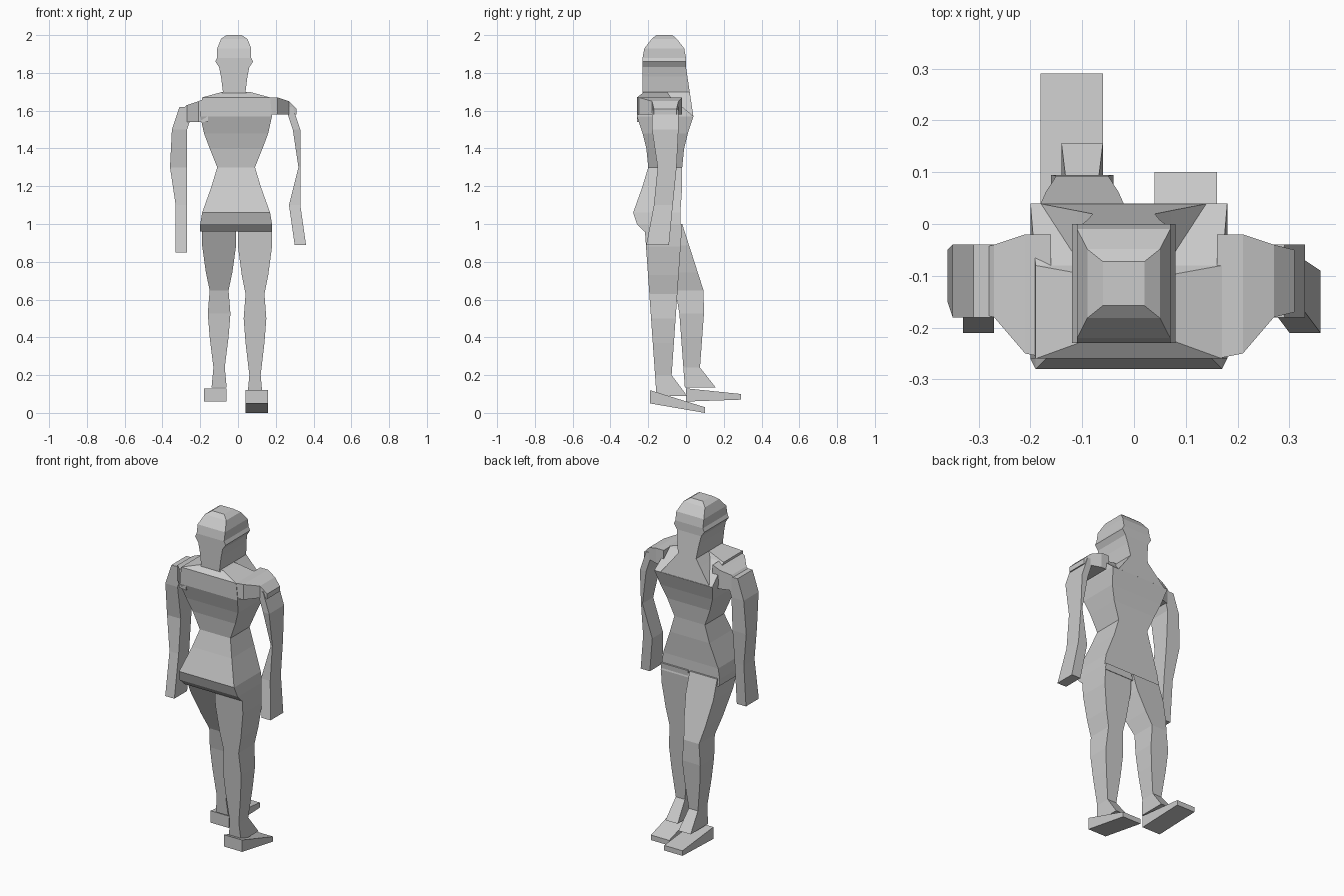
import bpy
import bmesh
from itertools import pairwise

# Remove only the default object
default_cube = bpy.data.objects.get("Cube")
if default_cube:
    bpy.data.objects.remove(default_cube, do_unlink=True)


def make_material(name, color):
    material = bpy.data.materials.new(name)
    material.use_nodes = True
    material.diffuse_color = color
    shader = material.node_tree.nodes["Principled BSDF"]
    shader.inputs["Base Color"].default_value = color
    return material


clay = make_material("plain_grey", (.6, .6, .6, 1))

# Each axis turns (position, first offset, second offset) into a point
PLACE = {
    "x": lambda position, a, b: (position, a, b),
    "y": lambda position, a, b: (a, position, b),
    "z": lambda position, a, b: (a, b, position),
}


def span(centre, half):
    return centre - half, centre + half


def box_loft(name, sections, axis="z"):
    """Join rectangular sections, each a position with two spans."""
    builder = bmesh.new()
    rings = []
    for position, (a_low, a_high), (b_low, b_high) in sections:
        corners = ((a_low, b_low), (a_high, b_low), (a_high, b_high), (a_low, b_high))
        rings.append([builder.verts.new(PLACE[axis](position, a, b)) for a, b in corners])
    for lower, upper in pairwise(rings):
        lower_edges = pairwise(lower + lower[:1])
        upper_edges = pairwise(upper + upper[:1])
        for (start, end), (top_start, top_end) in zip(lower_edges, upper_edges):
            builder.faces.new((start, end, top_end, top_start))
    builder.faces.new(rings[0])
    builder.faces.new(rings[-1])
    bmesh.ops.recalc_face_normals(builder, faces=builder.faces)
    mesh = bpy.data.meshes.new(name)
    builder.to_mesh(mesh)
    builder.free()
    mesh.materials.append(clay)
    body_part = bpy.data.objects.new(name, mesh)
    bpy.context.scene.collection.objects.link(body_part)


def build_head():
    # Skull rounds off at the crown; the throat widens forward into the chest
    outline = [(2, .04), (1.98, .07), (1.93, .09), (1.88, .09), (1.86, .1),
               (1.83, .08), (1.78, .07), (1.7, .06), (1.66, .09), (1.57, .16)]
    sections = []
    for height, half_width in outline:
        dome = 6 * max(0, height - 1.89) ** 2
        throat = .15 * max(0, 1.83 - height)
        sections.append((height, span(-.02, half_width), (dome - .23, throat - dome)))
    box_loft("head_and_neck", sections)


def build_torso():
    # Outline of height, half width, back and front
    outline = [(1.7, .07, -.22, -.1), (1.67, .18, -.26, -.08), (1.57, .19, -.26, .04),
               (1.48, .17, -.23, .01), (1.4, .14, -.21, -.01), (1.3, .1, -.2, -.02),
               (1.2, .13, -.23, -.02), (1.06, .18, -.28, -.03), (1, .19, -.26, -.03),
               (.96, .19, -.22, -.02)]
    box_loft("torso", [
        (height, span(-.01, half_width), (back, front))
        for height, half_width, back, front in outline
    ])


def build_shoulder(name, side, armpit, droop):
    # Shoulder slopes out from the chest into the arm
    box_loft(name, [
        (side * .16, (-.26, -.02), (armpit, 1.67)),
        (side * .21, (-.25, -.02), (armpit, 1.67 - droop)),
        (side * .27, (-.18, -.04), (armpit, 1.65 - droop)),
        (side * .31, (-.17, -.05), (armpit, 1.61 - droop)),
    ], axis="x")


def build_arm(name, side, upper_half, elbow, hand_x, hand_height):
    # Arm bows outwards and ends in a blunt hand
    lower_half = .03
    box_loft(name, [
        (height, sorted((side * inner, side * outer)), span(y, half_depth))
        for height, (inner, outer), y, half_depth in [
            (1.62, span(.27, upper_half), -.11, .07),
            (1.5, span(.31, upper_half), -.11, .07),
            (1.3, elbow, -.1, .05),
            (1.1, span(.3, lower_half), -.12, .05),
            (hand_height, span(hand_x, lower_half), -.15, .06),
        ]
    ])


def build_leg(name, hip_x, stride, lift):
    # Thigh, knee, calf and ankle; the stride shifts everything below the hip
    outline = [(1, .09), (.88, .09), (.73, .07), (.63, .05),
               (.5, .06), (.37, .05), (.2, .03), (.09, .04)]
    sections = []
    for height, half_width in outline:
        drop = 1 - height
        centre_y = stride * min(1, 2.5 * drop) - .12
        back, front = span(centre_y, .03 + .07 * height)
        instep = .09 if height < .1 else 0
        sections.append((height + lift * drop, span(hip_x, half_width), (back, front + instep)))
    box_loft(name, sections)


def build_foot(name, centre_x, heel_y, heel_height, toe_height):
    # Wedge from a thick heel to a thin toe
    width = span(centre_x, .06)
    box_loft(name, [
        (heel_y, width, (heel_height, heel_height + .07)),
        (heel_y + .29, width, (toe_height, toe_height + .03)),
    ], axis="y")


build_head()
build_torso()
build_shoulder("left_shoulder", side=1, armpit=1.58, droop=0)
build_shoulder("right_shoulder", side=-1, armpit=1.54, droop=.02)
build_arm("left_arm", side=1, upper_half=.02, elbow=(.32, .33), hand_x=.33, hand_height=.89)
build_arm("right_arm", side=-1, upper_half=.04, elbow=(.27, .36), hand_x=.3, hand_height=.85)

# The left leg trails and the right leg strides forward
build_leg("left_leg", hip_x=.09, stride=0, lift=0)
build_leg("right_leg", hip_x=-.1, stride=.15, lift=.05)
build_foot("left_foot", centre_x=.1, heel_y=-.19, heel_height=.05, toe_height=0)
build_foot("right_foot", centre_x=-.12, heel_y=0, heel_height=.06, toe_height=.07)
